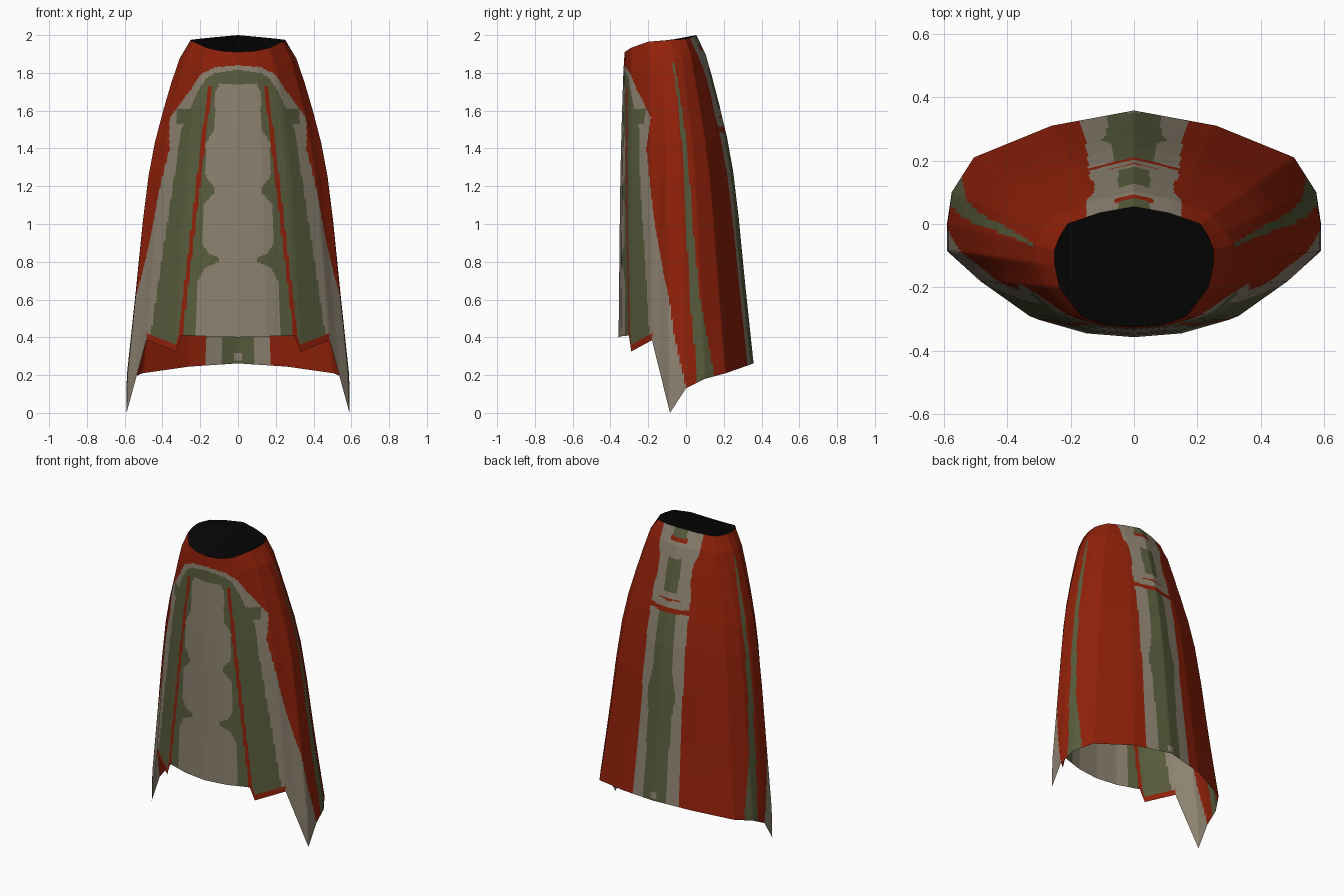
import bpy, bmesh

if "Cube" in bpy.data.objects:
    bpy.data.objects.remove(bpy.data.objects["Cube"])


def lerp(a, b, t):
    return a + (b - a) * t


def curve(points, t):
    """Piecewise linear lookup in a list of (key, value) with rising keys."""
    if t <= points[0][0]:
        return points[0][1]
    for (a, va), (b, vb) in zip(points, points[1:]):
        if t <= b:
            return lerp(va, vb, (t - a) / (b - a))
    return points[-1][1]


# Garment seams from front centre to back centre: waist point, hem point, slackness
SEAMS = [
    ((0, -.325, 1.91), (0, -.357, .40), 0),
    ((.085, -.318, 1.915), (.15, -.345, .405), 0),
    ((.155, -.295, 1.93), (.30, -.302, .41), 0),
    ((.17, -.285, 1.935), (.33, -.29, .325), 0),
    ((.235, -.20, 1.965), (.485, -.18, .385), 0),
    ((.25, -.13, 1.97), (.59, -.085, 0), 0),
    ((.25, -.08, 1.975), (.59, 0, .13), .01),
    ((.235, -.04, 1.977), (.575, .10, .18), .05),
    ((.21, 0, 1.98), (.505, .21, .21), .085),
    ((.11, .035, 1.99), (.26, .31, .245), .07),
    ((0, .055, 2.0), (0, .358, .262), .04),
]
# Flare against distance below the waist
FLARE = [(0, 0), (.1, .18), (.22, .30), (.37, .43), (.54, .56), (.72, .66), (.97, .75),
         (1.32, .85), (1.77, .985), (1.97, 1)]

# Pattern outlines
SIDE_EDGE = [(.13, 0), (.4, -.06), (.6, -.09), (.8, -.13), (1.0, -.165), (1.2, -.19), (1.4, -.21), (1.55, -.187)]
ARCH = [(0, 1.84), (.12, 1.83), (.2, 1.79), (.25, 1.71), (.29, 1.66), (.37, 1.55)]
BAND = [(.4, .465), (1.0, .375), (1.5, .30), (1.6, .255), (1.7, .215), (1.77, .17), (1.80, .12), (1.815, 0)]
CENTRE = [(.4, .22), (.7, .21), (.77, .175), (.80, .10), (.82, .10), (.84, .15), (.9, .19), (1.1, .185),
          (1.17, .12), (1.2, .13), (1.25, .17), (1.43, .17), (1.5, .125), (1.7, .12), (1.74, .10)]
FLAP_HEM = [(.30, .41), (.33, .325), (.485, .385)]
STRIPE = [(.2, .06), (.6, .02), (1.0, 0), (1.4, -.02), (1.7, -.05), (1.86, -.072)]
STRIPE_WIDTH = [(.2, .09), (.6, .055), (1.0, .035), (1.4, .028), (1.86, .008)]
BACK_BAND = [(.25, .175), (.8, .155), (1.4, .145), (1.6, .14), (1.7, .125), (1.8, .125), (1.86, .15)]
BACK_CENTRE = [(.25, .085), (.8, .085), (.95, .105), (1.1, .075), (1.5, .065), (1.6, .05)]
RED, BEIGE, OLIVE, BLACK = range(4)


def front_colour(x, z):
    if z > curve(ARCH, x) and z > 1.55:
        return RED
    if .297 < x < .485 and z < curve(FLAP_HEM, x) + .04:
        return RED
    if .25 < x < .325 and 1.53 < z < 1.61:
        return OLIVE
    if x > curve(BAND, z):
        return BEIGE
    if z < 1.73 and abs(x - lerp(.305, .15, (z - .41) / 1.31)) < .011:
        return RED
    if z < 1.74 and x < curve(CENTRE, z):
        return BEIGE
    return OLIVE


def back_colour(x, z):
    if x > curve(BACK_BAND, z):
        return RED
    if 1.485 < z < 1.515 or (1.56 < z < 1.57 and x < .08):
        return RED
    if 1.515 < z < 1.61:
        return BEIGE
    if 1.92 < z < 1.945 and x < .06:
        return RED
    if 1.82 < z < 1.92:
        return BEIGE
    if x < .022 and .28 < z < .32:
        return BEIGE
    return OLIVE if x < curve(BACK_CENTRE, z) else BEIGE


def colour(p):
    x, y, z = p
    if y < curve(SIDE_EDGE, z):
        return front_colour(x, z)
    start = curve(STRIPE, z)
    if x > .2 and z < 1.86 and start < y < start + curve(STRIPE_WIDTH, z):
        return OLIVE
    return back_colour(x, z) if y > 0 else RED


def material(name, rgb):
    m = bpy.data.materials.new(name)
    m.diffuse_color = (*rgb, 1)
    m.use_nodes = True
    m.node_tree.nodes["Principled BSDF"].inputs["Base Color"].default_value = m.diffuse_color
    return m


MATERIALS = [material("red cloth", (.28, .015, .003)), material("beige cloth", (.265, .222, .163)),
             material("olive cloth", (.098, .108, .046)), material("black", (.0015, .0015, .0015))]


def half_object(name, bm):
    """Link a right half and mirror it to the left."""
    mesh = bpy.data.meshes.new(name)
    bm.to_mesh(mesh)
    bm.free()
    for m in MATERIALS:
        mesh.materials.append(m)
    ob = bpy.data.objects.new(name, mesh)
    bpy.context.collection.objects.link(ob)
    mod = ob.modifiers.new("mirror", 'MIRROR')
    mod.use_clip = True
    return ob


# Skirt: a fine cloth grid, so the woven pattern follows the faces
ROWS, SPACING = 220, .011
columns = []
for (top_a, hem_a, slack_a), (top_b, hem_b, slack_b) in zip(SEAMS, SEAMS[1:]):
    width = ((hem_b[0] - hem_a[0]) ** 2 + (hem_b[1] - hem_a[1]) ** 2) ** .5
    n = max(4, round(width / SPACING))
    for i in range(n):
        t = i / n
        columns.append(([lerp(a, b, t) for a, b in zip(top_a, top_b)],
                        [lerp(a, b, t) for a, b in zip(hem_a, hem_b)], lerp(slack_a, slack_b, t)))
columns.append(SEAMS[-1])

bm = bmesh.new()
grid = []
for top, hem, slack in columns:
    drop = top[2] - hem[2]
    line = []
    for r in range(ROWS + 1):
        s = drop * r / ROWS
        f = curve(FLARE, s) / curve(FLARE, drop)
        f -= slack * 4 * f * (1 - f)
        line.append(bm.verts.new((lerp(top[0], hem[0], f), lerp(top[1], hem[1], f), top[2] - s)))
    grid.append(line)
for a, b in zip(grid, grid[1:]):
    for r in range(ROWS):
        face = bm.faces.new((a[r], a[r + 1], b[r + 1], b[r]))
        face.material_index = colour(face.calc_center_median())
        face.smooth = True
skirt = half_object("skirt", bm)

# Waist cap
bm = bmesh.new()
cap = bm.faces.new([bm.verts.new(seam[0]) for seam in SEAMS])
cap.material_index = BLACK
half_object("waist_cap", bm)

bpy.context.view_layer.objects.active = skirt
skirt.select_set(True)
bpy.ops.object.shade_smooth_by_angle(angle=1.0)
